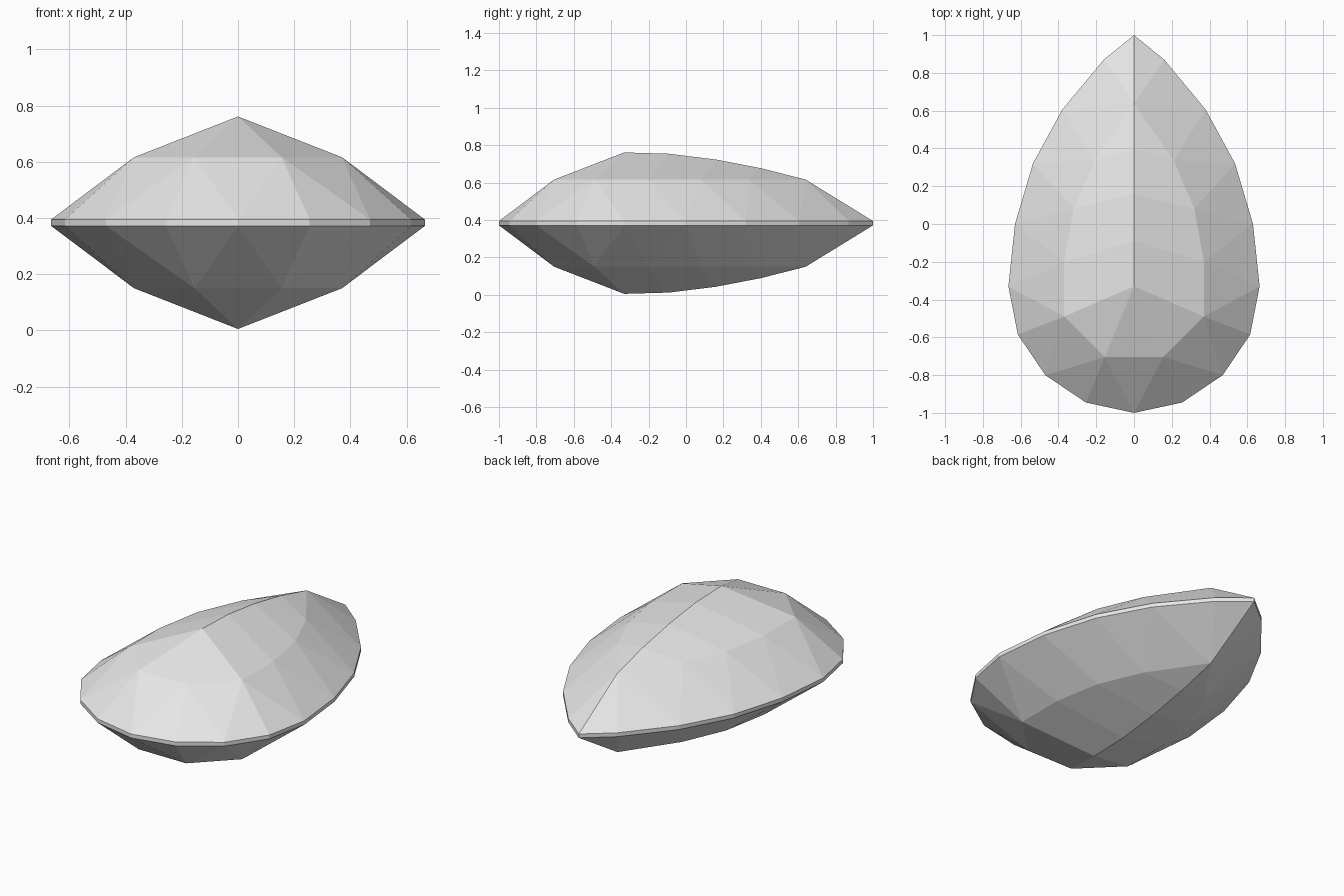
import bpy
import bmesh
from mathutils import Vector

cube = bpy.data.objects.get("Cube")
if cube:
    bpy.data.objects.remove(cube, do_unlink=True)

MID = 0.383          # height of the widest plane
GIRDLE = 0.0115      # half heights above and below that plane
BREAK = 0.233

# Half outlines, running from the rounded front to the pointed back
outline = [(0, -1), (0.255, -0.945), (0.47, -0.8), (0.615, -0.585), (0.665, -0.33),
           (0.63, 0), (0.535, 0.32), (0.38, 0.605), (0.16, 0.87), (0, 1)]
break_ring = [(0.155, -0.705), (0.37, -0.49), (0.37, -0.2),
              (0.32, 0.08), (0.21, 0.335), (0, 0.64)]
keel = [(-0.33, 0.378), (-0.09, 0.371), (0.16, 0.34), (0.4, 0.294), (0.64, BREAK)]
# Break corner that each outline edge rises to
fan = [0, 0, 1, 1, 2, 3, 4, 5, 5]

grey = bpy.data.materials.new("light grey")
grey.use_nodes = True
colour = (0.8, 0.8, 0.8, 1)
grey.diffuse_color = colour
grey.node_tree.nodes["Principled BSDF"].inputs["Base Color"].default_value = colour


def make_part(name, faces):
    """Weld the given polygons into one flat-shaded, outward-facing object."""
    bm = bmesh.new()
    for points in faces:
        bm.faces.new([bm.verts.new(p) for p in points])
    bmesh.ops.remove_doubles(bm, verts=bm.verts, dist=0.0005)
    centre = Vector((0, -0.1, MID))
    bm.normal_update()
    for f in bm.faces:
        if f.normal.dot(f.calc_center_median() - centre) < 0:
            f.normal_flip()
    mesh = bpy.data.meshes.new(name)
    bm.to_mesh(mesh)
    bm.free()
    mesh.materials.append(grey)
    obj = bpy.data.objects.new(name, mesh)
    bpy.context.collection.objects.link(obj)


def level(points, height, side):
    return [Vector((side * x, y, height)) for x, y in points]


def facets(up):
    """Facets of the crown (up = 1) or the pavilion (up = -1)."""
    faces = []
    k = [Vector((0, y, MID + up * h)) for y, h in keel]
    for side in (1, -1):
        g = level(outline, MID + up * GIRDLE, side)
        r = level(break_ring, MID + up * BREAK, side)
        # Lower band: zipper of triangles between outline and break
        for i, a in enumerate(fan):
            faces.append([g[i], g[i + 1], r[a]])
            if i and a != fan[i - 1]:
                faces.append([r[a - 1], g[i], r[a]])
        # Upper band: long facets running up to the keel
        faces.append([k[0], r[0], r[1]])
        for j in range(3):
            faces.append([k[j], k[j + 1], r[j + 2], r[j + 1]])
        faces.append([k[3], r[5], r[4]])
    # Two facets that straddle the centre at the front
    left, right = [level(break_ring[:1], MID + up * BREAK, s)[0] for s in (1, -1)]
    faces.append([k[0], left, right])
    faces.append([level(outline[:1], MID + up * GIRDLE, 1)[0], left, right])
    return faces


# Thin upright band around the widest line
band = []
for side in (1, -1):
    low = level(outline, MID - GIRDLE, side)
    high = level(outline, MID + GIRDLE, side)
    for i in range(len(outline) - 1):
        band.append([low[i], low[i + 1], high[i + 1], high[i]])

make_part("gem_crown", facets(1))
make_part("gem_girdle", band)
make_part("gem_pavilion", facets(-1))
